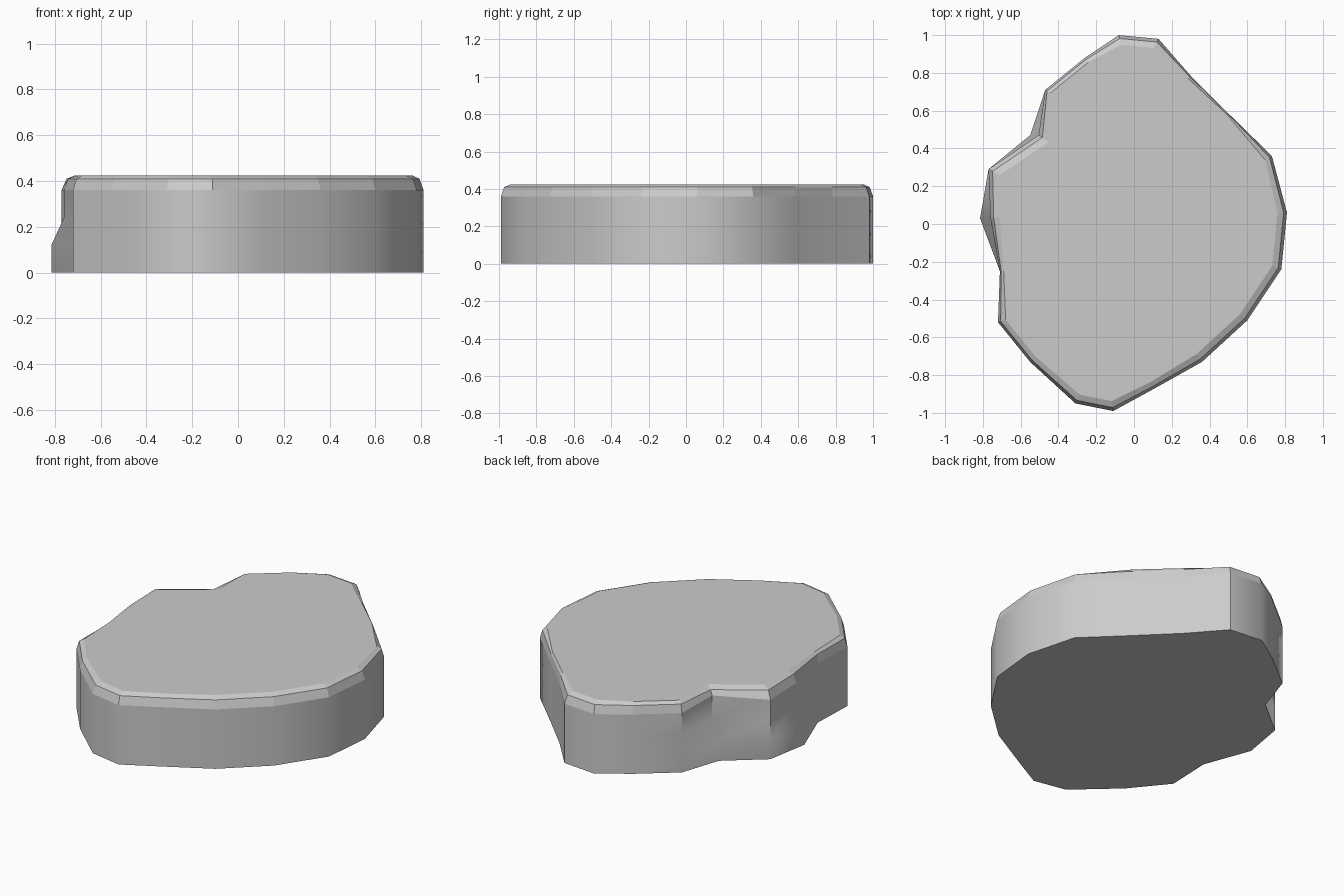
import bpy
import bmesh
import math
from mathutils import Vector

cube = bpy.data.objects.get("Cube")
if cube:
    bpy.data.objects.remove(cube, do_unlink=True)

stone = bpy.data.materials.new("stone grey")
stone.use_nodes = True
grey = (0.6, 0.6, 0.6, 1)
stone.diffuse_color = grey
stone.node_tree.nodes["Principled BSDF"].inputs["Base Color"].default_value = grey

# Ground outline, counter-clockwise: x, y, width of the worn rim
OUTLINE = [
    (0.13, 0.98, 0.05), (-0.08, 1.0, 0.05), (-0.26, 0.88, 0.03), (-0.47, 0.71, 0.03),
    (-0.55, 0.47, 0.06), (-0.77, 0.29, 0.06), (-0.815, 0.03, 0.05), (-0.71, -0.25, 0.02),
    (-0.72, -0.52, 0.04), (-0.55, -0.73, 0.04), (-0.31, -0.95, 0.05), (-0.11, -0.99, 0.05),
    (0.11, -0.87, 0.04), (0.36, -0.73, 0.05), (0.60, -0.51, 0.05), (0.78, -0.24, 0.05),
    (0.81, 0.06, 0.05), (0.73, 0.36, 0.04), (0.50, 0.585, 0.01), (0.30, 0.785, 0.02),
]
NOTCH, BULGE = 4, 6
HEIGHT, SHOULDER = 0.425, 0.36
ground = [Vector(p[:2]) for p in OUTLINE]
widths = [p[2] for p in OUTLINE]

# Shoulder outline: the bulge recedes and the notch bites deeper
upper = [p.copy() for p in ground]
upper[BULGE].x += 0.055
upper[NOTCH].x += 0.045


def inset(points, share):
    """Move each corner inward by a share of its rim width."""
    result = []
    for i, p in enumerate(points):
        a = (p - points[i - 1]).normalized()
        b = (points[(i + 1) % len(points)] - p).normalized()
        inward = Vector((-a.y - b.y, a.x + b.x)).normalized()
        mitre = max(0.7, inward.dot(Vector((-a.y, a.x))))
        result.append(p + inward * widths[i] * share / mitre)
    return result


bm = bmesh.new()


def ring(points, z):
    return [bm.verts.new((p.x, p.y, z)) for p in points]


rings = [
    ring(ground, 0), ring(ground, 0.12), ring(upper, 0.24), ring(upper, SHOULDER),
    ring(inset(upper, 0.35), 0.41), ring(inset(upper, 1), HEIGHT),
]
rings[3][NOTCH].co.z = 0.385

# Smooth walls, faceted rim, flat top and base
for level, (low, high) in enumerate(zip(rings, rings[1:])):
    for i in range(len(low)):
        j = (i + 1) % len(low)
        face = bm.faces.new((low[i], low[j], high[j], high[i]))
        face.smooth = level < 3
bm.faces.new(rings[-1])
bm.faces.new(rings[0][::-1])
bm.normal_update()
for edge in bm.edges:
    edge.smooth = edge.calc_face_angle(0) < math.radians(41)

mesh = bpy.data.meshes.new("stone_slab")
bm.to_mesh(mesh)
bm.free()
mesh.materials.append(stone)
slab = bpy.data.objects.new("stone_slab", mesh)
bpy.context.collection.objects.link(slab)
